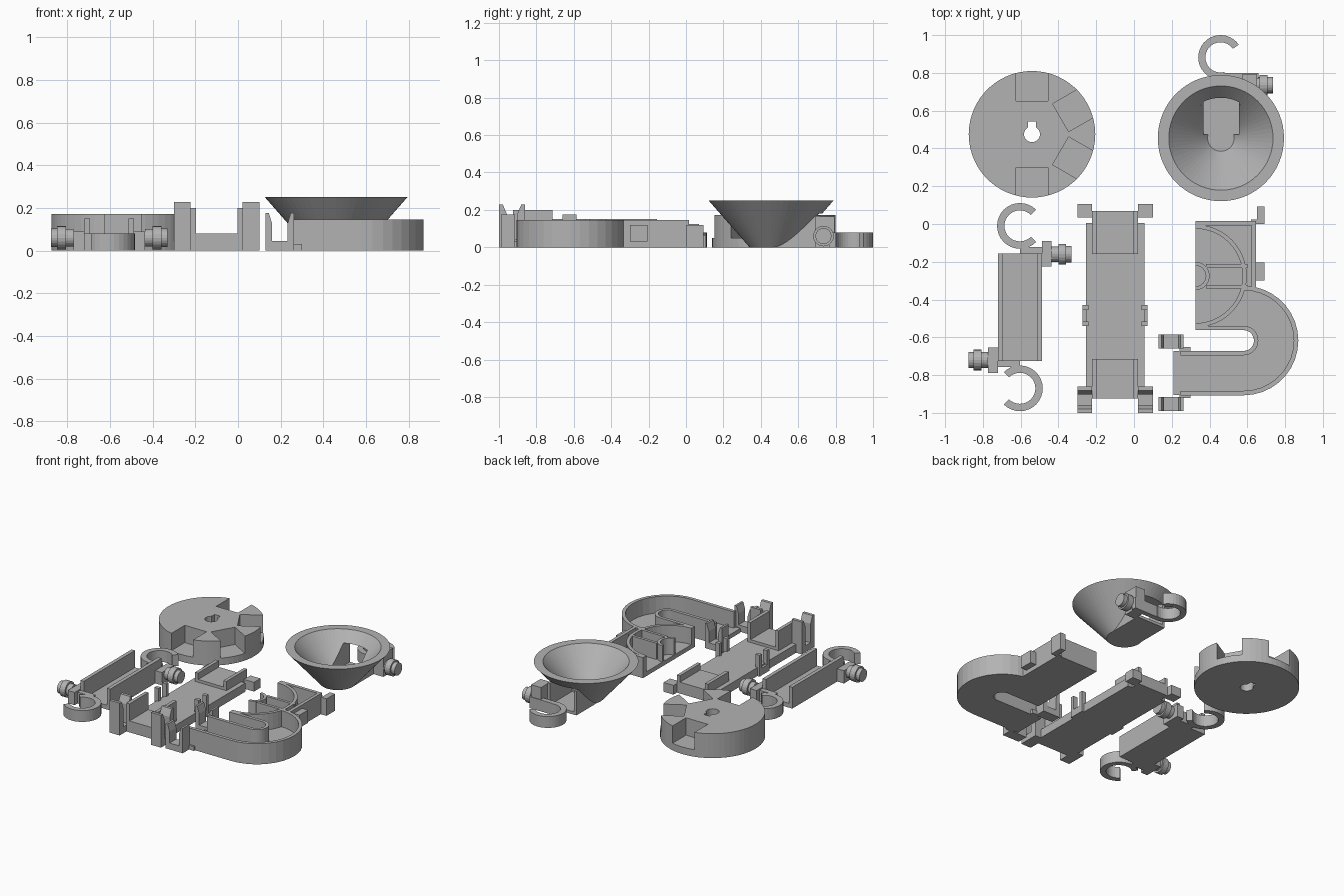
import bpy, bmesh, math
from mathutils import Vector, Matrix

cube = bpy.data.objects.get("Cube")
if cube:
    bpy.data.objects.remove(cube, do_unlink=True)

grey = bpy.data.materials.new("plain_grey")
grey.use_nodes = True
grey.diffuse_color = (0.45, 0.45, 0.45, 1)
grey.node_tree.nodes["Principled BSDF"].inputs["Base Color"].default_value = (0.45, 0.45, 0.45, 1)


def finish(name, bm, helper=False):
    bmesh.ops.recalc_face_normals(bm, faces=bm.faces)
    mesh = bpy.data.meshes.new(name)
    bm.to_mesh(mesh)
    bm.free()
    mesh.materials.append(grey)
    ob = bpy.data.objects.new(name, mesh)
    bpy.context.scene.collection.objects.link(ob)
    if helper:
        ob.hide_render = True
        ob.hide_set(True)
    return ob


def prism(name, pts, z0, z1, helper=False, matrix=None):
    """Flat outline pulled up from z0 to z1."""
    bm = bmesh.new()
    face = bm.faces.new([bm.verts.new((x, y, z0)) for x, y in pts])
    top = bmesh.ops.extrude_face_region(bm, geom=[face])["geom"]
    bmesh.ops.translate(bm, vec=(0, 0, z1 - z0), verts=[v for v in top if isinstance(v, bmesh.types.BMVert)])
    if matrix:
        bm.transform(matrix)
    return finish(name, bm, helper)


def box(name, x0, x1, y0, y1, z0, z1, helper=False, matrix=None):
    return prism(name, [(x0, y0), (x1, y0), (x1, y1), (x0, y1)], z0, z1, helper, matrix)


def arc(cx, cy, r, a0, a1, n=24):
    angles = [math.radians(a0 + (a1 - a0) * i / n) for i in range(n + 1)]
    return [(cx + r * math.cos(a), cy + r * math.sin(a)) for a in angles]


def curved_wall(name, cx, cy, r0, r1, a0, a1, z0, z1):
    return prism(name, arc(cx, cy, r1, a0, a1) + arc(cx, cy, r0, a1, a0), z0, z1)


def revolve(name, profile, cx, cy, steps=64, helper=False):
    """Closed solid from (radius, z) points that start and end on the axis."""
    bm = bmesh.new()
    verts = [bm.verts.new((r, 0, z)) for r, z in profile]
    edges = [bm.edges.new(pair) for pair in zip(verts, verts[1:])]
    bmesh.ops.spin(bm, geom=verts + edges, axis=(0, 0, 1), cent=(0, 0, 0), steps=steps, angle=math.tau)
    bmesh.ops.remove_doubles(bm, verts=bm.verts, dist=0.0005)
    bmesh.ops.translate(bm, vec=(cx, cy, 0), verts=bm.verts)
    return finish(name, bm, helper)


def cut(ob, *cutters):
    for c in cutters:
        mod = ob.modifiers.new("cut", 'BOOLEAN')
        mod.operation, mod.solver, mod.object = 'DIFFERENCE', 'EXACT', c


def peg(name, x, y, side):
    """Sideways stud: neck, collar and tip."""
    bm = bmesh.new()
    for start, length, r in ((0, 0.04, 0.042), (0.035, 0.042, 0.055), (0.075, 0.03, 0.043)):
        mat = Matrix.Translation((x + side * (start + length / 2), y, 0.06)) @ Matrix.Rotation(math.pi / 2, 4, 'Y')
        bmesh.ops.create_cone(bm, cap_ends=True, segments=20, radius1=r, radius2=r, depth=length, matrix=mat)
    return finish(name, bm)


def fork(name, length, depth, height, thick, matrix):
    """Two chamfered prongs joined at the bottom, outline in x and z."""
    h, t = height, thick
    pts = [(0, 0), (length, 0), (length, h), (length - t * .5, h), (length - t, h - .05), (length - t, .045),
           (t, .045), (t, h - .05), (t * .5, h), (0, h)]
    return prism(name, pts, 0, depth, False, matrix @ Matrix.Rotation(math.pi / 2, 4, 'X'))


# Notched wheel
wx, wy = -0.54, 0.475
wheel = prism("notched_wheel", arc(wx, wy, 0.335, 0, 354, 59), 0, 0.172)
for i in range(6):
    turn = Matrix.Translation((wx, wy, 0)) @ Matrix.Rotation(math.radians(30 + 60 * i), 4, 'Z')
    cut(wheel, box("wheel_pocket_cutter", 0.175, 0.4, -0.085, 0.085, 0.05, 0.3, True, turn))
keyhole = arc(wx, wy, 0.042, 122, 418, 28) + [(wx + .022, wy + .068), (wx - .022, wy + .068)]
cut(wheel, prism("keyhole_cutter", keyhole, -0.1, 0.3, True))

# Funnel with side chute
fx, fy = 0.46, 0.455
funnel = revolve("funnel", [(0, 0), (.115, 0), (.334, .25), (.276, .25), (.07, .02), (0, .02)], fx, fy)
bowl = revolve("bowl_cutter", [(0, .02), (.07, .02), (.32, .3), (0, .3)], fx, fy, 64, True)
channel = box("chute_cutter", .368, .556, fy + .02, .9, .02, .18, True)
cut(funnel, channel)
chute = box("funnel_chute", .35, .574, fy, .72, 0, .17)
cut(chute, channel, bowl)
box("funnel_arm", .46, .66, .765, .8, 0, .08)
box("funnel_bracket", .574, .65, .69, .795, 0, .165)
curved_wall("funnel_hook", .458, .882, .08, .118, 35, 285, 0, .08)
peg("funnel_peg", .63, .735, 1)

# Straight gutter with a hook and peg at each end
gx, gy = -0.604, -0.44
box("gutter_floor", gx - .116, gx + .116, gy - .285, gy + .285, 0, .03)
for end, s in (("back", 1), ("front", -1)):
    half = Matrix.Translation((gx, gy, 0)) @ Matrix.Rotation(0 if s > 0 else math.pi, 4, 'Z')
    box("gutter_wall_" + end, .09, .116, -.285, .285, 0, .15, False, half)
    box("gutter_arm_" + end, 0, .135, .282, .318, 0, .08, False, half)
    box("gutter_bracket_" + end, .116, .168, .215, .35, 0, .09, False, half)
    a = 0 if s > 0 else 180
    curved_wall("gutter_hook_" + end, gx, gy + s * .43, .082, .121, a + 45, a + 315, 0, .08)
    peg("gutter_peg_" + end, gx + s * .168, gy + s * .28, s)

# Middle base plate with raised end channels
mx = -0.1
box("base_plate", mx - .155, mx + .155, -.755, .005, 0, .06)
box("front_channel_floor", mx - .122, mx + .122, -.925, -.715, 0, .08)
box("back_channel_floor", mx - .122, mx + .122, -.16, .07, 0, .08)
for name, s in (("left", 1), ("right", -1)):
    def side_box(part, u0, u1, *rest):
        box(part + "_" + name, *sorted((mx + s * u0, mx + s * u1)), *rest)
    side_box("front_channel_wall", .098, .122, -.925, -.715, 0, .2)
    side_box("back_channel_wall", .098, .122, -.16, .07, 0, .125)
    side_box("back_foot", .122, .2, .035, .107, 0, .065)
    side_box("side_clip", .14, .172, -.54, -.515, 0, .15)
    side_box("side_clip", .14, .172, -.455, -.43, 0, .15)
    side_box("side_clip_base", .14, .172, -.54, -.43, 0, .05)
    side_box("front_link", .118, .155, -.87, -.75, 0, .06)
    x = mx + (.122 if s > 0 else -.2)
    place = Matrix.Translation((x, -1, 0)) @ Matrix.Rotation(math.pi / 2, 4, 'Z')
    fork("front_fork_" + name, .14, -.078, .228, .042, place @ Matrix.Scale(-1, 4, (0, 1, 0)))

# Curved track: floor, bend walls and straight walls
tx, ty, top = 0.58, -0.617, 0.145
floor = [(.21, -.905)] + arc(tx, ty, .288, -90, 90, 18) + [(.325, -.329), (.325, -.562)]
floor += arc(tx, ty, .055, 90, -90, 14) + [(.21, -.672)]
prism("track_floor", floor, 0, .03)
bm_outer = prism("track_outer_bend", arc(tx, ty, .29, -90, 90, 18) + arc(tx, ty, .266, 90, -90, 18), 0, top)
curved_wall("track_inner_bend", tx, ty, .055, .078, -90, 90, 0, top)
box("track_outer_wall", .245, tx, -.907, -.883, 0, top)
box("track_inner_wall_front", .245, tx, -.695, -.672, 0, top)
box("track_inner_wall_back", .325, tx, -.562, -.539, 0, top)

# Turn-around block behind the track
box("turn_floor", .325, .645, -.34, .015, 0, .03)
box("turn_back_wall", .325, .645, -.008, .015, 0, top)
box("turn_side_wall", .622, .645, -.345, .015, 0, top)
curved_wall("turn_bend", .325, -.275, .25, .272, -90, 90, 0, top)
curved_wall("turn_centre_post", .325, -.275, .055, .075, -90, 90, 0, top)
for y in (-.222, -.332):
    box("turn_divider", .38, .6, y - .01, y + .01, 0, top)
box("turn_tab_back", .62, .69, .0, .025, 0, .12)
box("turn_tab_back_lug", .65, .69, .0, .093, 0, .12)
box("turn_tab_front", .645, .69, -.3, -.205, .03, .12)

# Forks at the open end of the track
for name, y, link in (("back", -.66, -.69), ("front", -.99, -.92)):
    fork("track_fork_" + name, .132, -.075, .175, .03,
         Matrix.Translation((.13, y, 0)) @ Matrix.Scale(1, 4, (0, 1, 0)))
    box("track_fork_link_" + name, .24, .3, link, link + .04, 0, .03)
